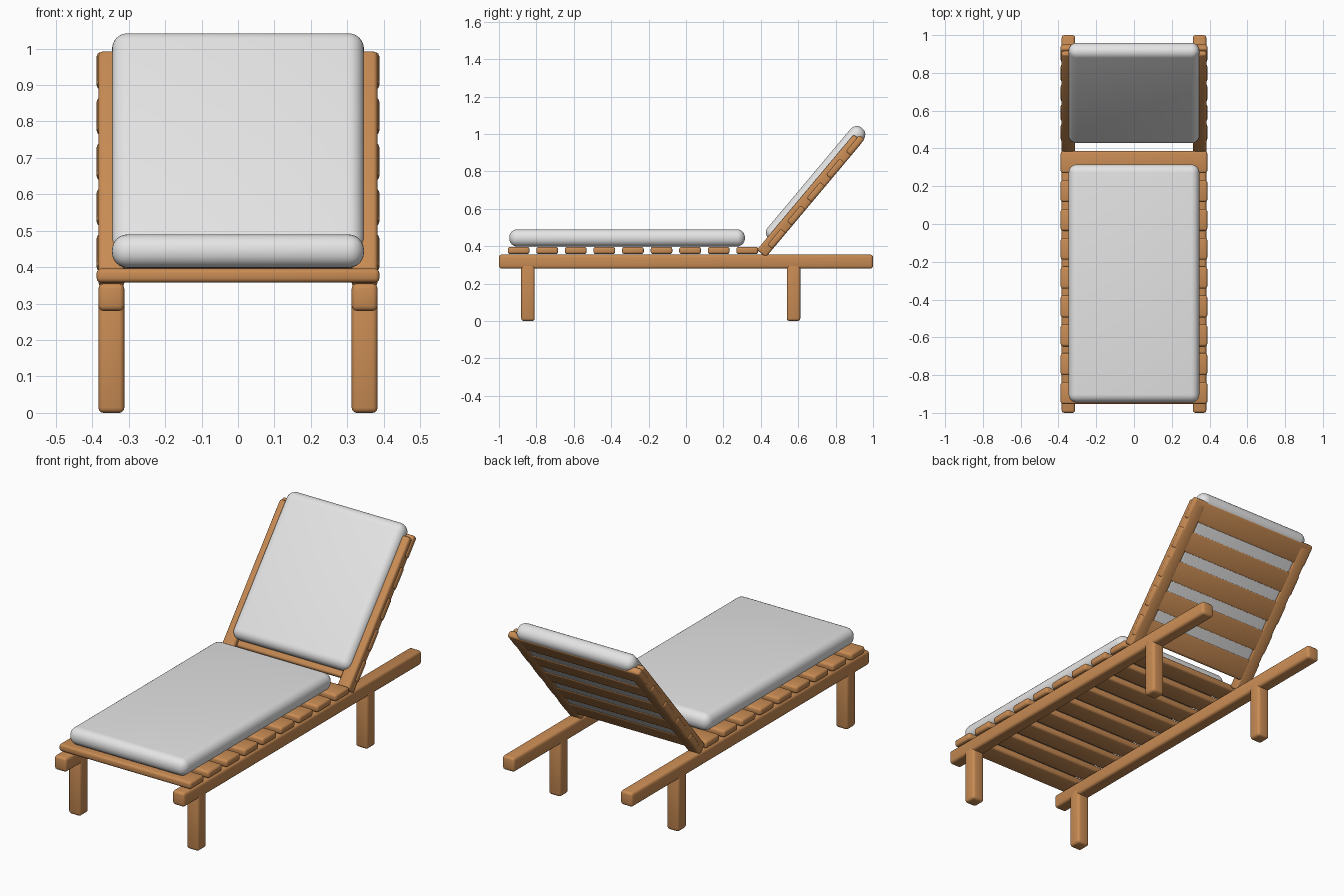
import bpy, bmesh, math
from mathutils import Matrix, Vector

if "Cube" in bpy.data.objects:
    bpy.data.objects.remove(bpy.data.objects["Cube"])


def material(name, rgb):
    m = bpy.data.materials.new(name)
    m.diffuse_color = (*rgb, 1.0)
    m.use_nodes = True
    m.node_tree.nodes["Principled BSDF"].inputs["Base Color"].default_value = m.diffuse_color
    return m


wood = material("warm_wood", (0.58, 0.26, 0.088))
fabric = material("light_fabric", (0.78, 0.78, 0.78))

FLAT = Matrix.Identity(4)
RECLINE = Matrix.Rotation(math.radians(50), 4, 'X')  # tilt of the backrest


def rounded_box(name, lo, hi, mat, radius, segments=3, frame=FLAT):
    """Box from corner lo to corner hi with rounded edges, placed in a frame."""
    lo, hi = Vector(lo), Vector(hi)
    bm = bmesh.new()
    bmesh.ops.create_cube(bm, size=1.0)
    bmesh.ops.scale(bm, vec=hi - lo, verts=bm.verts)
    bmesh.ops.bevel(bm, geom=bm.edges[:], offset=radius, segments=segments,
                    profile=0.5, affect='EDGES', clamp_overlap=True)
    mesh = bpy.data.meshes.new(name)
    bm.to_mesh(mesh)
    bm.free()
    mesh.materials.append(mat)
    obj = bpy.data.objects.new(name, mesh)
    obj.matrix_world = frame @ Matrix.Translation((lo + hi) / 2)
    bpy.context.collection.objects.link(obj)
    bpy.ops.object.select_all(action='DESELECT')
    obj.select_set(True)
    bpy.context.view_layer.objects.active = obj
    bpy.ops.object.shade_smooth_by_angle(angle=math.radians(35))
    return obj


# Frame: long rails, legs and tilted backrest rails on both sides
for side, sx in (("left", -1), ("right", 1)):
    x0, x1 = sorted((sx * 0.312, sx * 0.383))
    rounded_box(f"{side}_base_rail", (x0, -1, 0.28), (x1, 1, 0.355), wood, 0.014)
    for end, y in (("front", -0.845), ("back", 0.575)):
        rounded_box(f"{side}_{end}_leg", (x0, y - 0.036, 0),
                    (x1, y + 0.036, 0.32), wood, 0.014)
    rounded_box(f"{side}_backrest_rail", (x0, 0.535, -0.108),
                (x1, 1.34, -0.046), wood, 0.012, frame=RECLINE)

# Seat slats
for i in range(9):
    y = -0.895 + i * 0.1528
    rounded_box(f"seat_slat_{i + 1}", (-0.388, y - 0.058, 0.358),
                (0.388, y + 0.058, 0.396), wood, 0.012)

# Backrest slats, set into the tilted rails
for i in range(5):
    s = 0.648 + i * 0.163
    rounded_box(f"backrest_slat_{i + 1}", (-0.388, s - 0.058, -0.107),
                (0.388, s + 0.058, -0.07), wood, 0.012, frame=RECLINE)

# Cushions
rounded_box("seat_cushion", (-0.346, -0.945, 0.398), (0.346, 0.315, 0.49),
            fabric, 0.043, 6)
rounded_box("backrest_cushion", (-0.346, 0.621, -0.104), (0.346, 1.395, -0.014),
            fabric, 0.043, 6, RECLINE)
